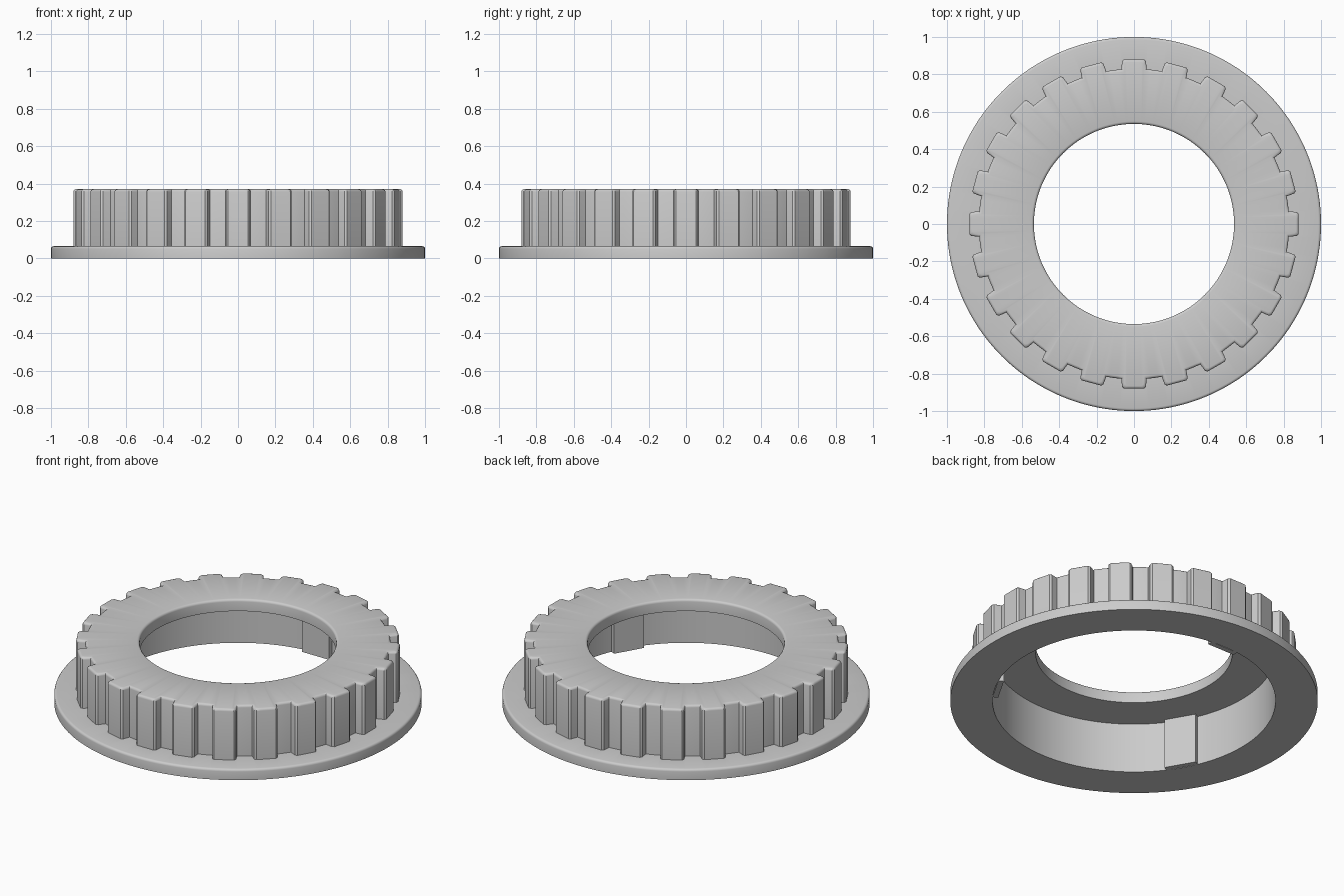
import bpy
import bmesh
from math import sin, cos, pi, radians, hypot, atan2

TEETH, TIP, ROOT = 24, 0.88, 0.83
HOLE, BORE, TOP, PLATE, FLANGE = 0.535, 0.77, 0.37, 0.30, 0.065
ROUND = 0.014

cube = bpy.data.objects.get("Cube")
if cube:
    bpy.data.objects.remove(cube)

grey = bpy.data.materials.new("grey_plastic")
grey.use_nodes = True
grey.diffuse_color = (0.6, 0.6, 0.6, 1)
grey.node_tree.nodes["Principled BSDF"].inputs["Base Color"].default_value = (0.6, 0.6, 0.6, 1)


def finish(name, bm):
    bmesh.ops.recalc_face_normals(bm, faces=bm.faces)
    mesh = bpy.data.meshes.new(name)
    bm.to_mesh(mesh)
    bm.free()
    mesh.materials.append(grey)
    obj = bpy.data.objects.new(name, mesh)
    bpy.context.collection.objects.link(obj)
    return obj


def gear_outline(inset=0.0):
    """Toothed outline as (angle, radius) pairs, shrunk by inset."""
    tip, root = TIP - inset, ROOT - inset
    top, base, cut = 0.064 - inset, 0.068 - inset, 0.010
    half = [(top / 2, tip), (top - cut, tip), (top, tip - cut),
            (base, (root**2 - base**2) ** 0.5)]
    half = [(atan2(t, r), hypot(t, r)) for t, r in half]
    half.append((radians(6.1), root))
    sector = [(-a, r) for a, r in reversed(half)] + [(0, tip)] + half
    sector.append((pi / TEETH, root))
    return [(a + k * 2 * pi / TEETH, r) for k in range(TEETH) for a, r in sector]


def circle(radius):
    return [(a, radius) for a, _ in gear_outline()]


# Rows of the cross-section, from the bore round the outside and back
arc = [(ROUND * (1 - cos(i * pi / 6)), ROUND * (sin(i * pi / 6) - 1)) for i in range(4)]
rows = [(circle(BORE), 0), (circle(1), 0)]
rows += [(circle(1 - d), FLANGE + h) for d, h in arc]
rows += [(gear_outline(), FLANGE)]
rows += [(gear_outline(d), TOP + h) for d, h in arc]
rows += [(circle(HOLE + d), TOP + h) for d, h in reversed(arc)]
rows += [(circle(HOLE), PLATE), (circle(BORE), PLATE)]

# Toothed ring with flange and top plate
bm = bmesh.new()
loops = [[bm.verts.new((r * sin(a), r * cos(a), z)) for a, r in outline]
         for outline, z in rows]
for low, high in zip(loops, loops[1:] + loops[:1]):
    for i in range(len(low)):
        j = (i + 1) % len(low)
        bm.faces.new((low[i], low[j], high[j], high[i]))
ring = finish("toothed_ring", bm)
bpy.ops.object.select_all(action='DESELECT')
ring.select_set(True)
bpy.context.view_layer.objects.active = ring
bpy.ops.object.shade_smooth_by_angle(angle=radians(32))

# Three flat locating pads inside the bore
for k in range(3):
    bm = bmesh.new()
    bmesh.ops.create_cube(bm, size=1)
    bmesh.ops.scale(bm, vec=(0.18, 0.031, PLATE), verts=bm.verts)
    bmesh.ops.translate(bm, vec=(0, 0.7505, PLATE / 2), verts=bm.verts)
    pad = finish(f"inner_pad_{k + 1}", bm)
    pad.rotation_euler.z = k * 2 * pi / 3
